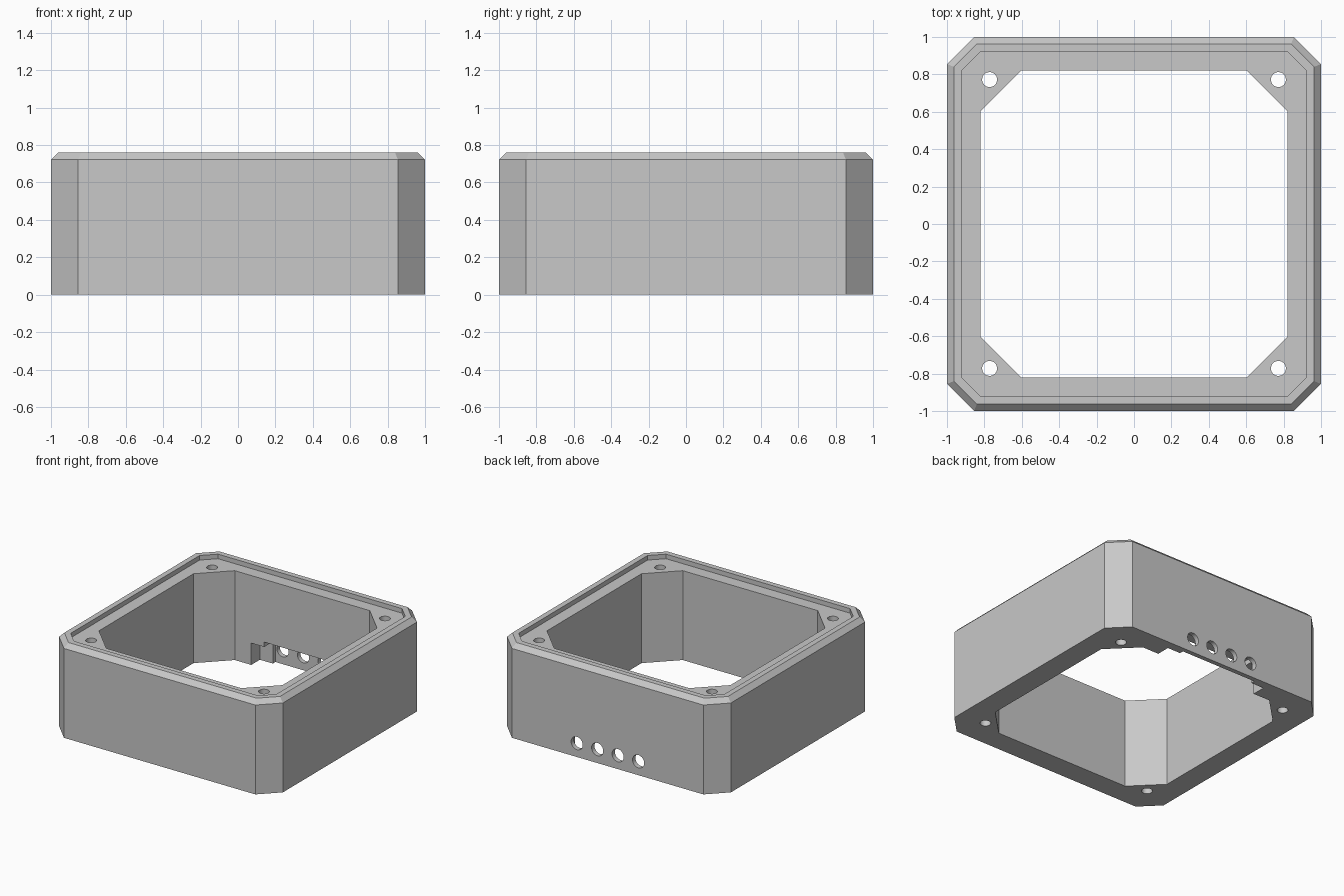
import bpy, bmesh, math
from mathutils import Matrix, Vector

cube = bpy.data.objects.get("Cube")
if cube:
    bpy.data.objects.remove(cube, do_unlink=True)

grey = bpy.data.materials.new("light_grey")
grey.use_nodes = True
grey.diffuse_color = (0.58, 0.58, 0.58, 1)
grey.node_tree.nodes["Principled BSDF"].inputs["Base Color"].default_value = grey.diffuse_color


def make_object(name, bm):
    bmesh.ops.recalc_face_normals(bm, faces=bm.faces)
    mesh = bpy.data.meshes.new(name)
    bm.to_mesh(mesh)
    bm.free()
    mesh.materials.append(grey)
    obj = bpy.data.objects.new(name, mesh)
    bpy.context.scene.collection.objects.link(obj)
    return obj


def octagon(bm, half, corner, z):
    """Ring of a square with clipped corners."""
    ring = []
    for k in range(4):
        turn = Matrix.Rotation(k * math.pi / 2, 3, 'Z')
        for x, y in ((half, -corner), (half, corner)):
            ring.append(bm.verts.new(turn @ Vector((x, y, z))))
    return ring


def cylinder(name, radius, depth, location, axis='Z'):
    bm = bmesh.new()
    bmesh.ops.create_cone(bm, cap_ends=True, segments=32, radius1=radius,
                          radius2=radius, depth=depth)
    if axis == 'Y':
        bmesh.ops.rotate(bm, verts=bm.verts, matrix=Matrix.Rotation(math.pi / 2, 3, 'X'))
    bmesh.ops.translate(bm, verts=bm.verts, vec=location)
    return make_object(name, bm)


def box(name, low, high):
    low, high = Vector(low), Vector(high)
    bm = bmesh.new()
    bmesh.ops.create_cube(bm, size=1)
    bmesh.ops.scale(bm, verts=bm.verts, vec=high - low)
    bmesh.ops.translate(bm, verts=bm.verts, vec=(low + high) / 2)
    return make_object(name, bm)


# Frame: half width, corner start and height of each ring around the section
section = [(1, 0.855, 0), (1, 0.855, 0.722), (0.963, 0.84, 0.759),
           (0.919, 0.822, 0.759), (0.919, 0.822, 0.722),
           (0.82, 0.603, 0.722), (0.82, 0.603, 0)]
bm = bmesh.new()
rings = [octagon(bm, *s) for s in section]
for a, b in zip(rings, rings[1:] + rings[:1]):
    for i in range(8):
        j = (i + 1) % 8
        bm.faces.new((a[i], a[j], b[j], b[i]))
frame = make_object("enclosure_frame", bm)

# Recess inside the back wall, with a deeper and taller middle
cutters = [box("recess_cutter", (-0.456, 0.7, -0.1), (0.456, 0.93, 0.176)),
           box("deep_recess_cutter", (-0.34, 0.7, -0.1), (0.34, 0.963, 0.215))]

# Screw holes through the corners
for sx in (-1, 1):
    for sy in (-1, 1):
        cutters.append(cylinder("screw_hole_cutter", 0.04, 2, (sx * 0.772, sy * 0.772, 0.4)))

# Row of ports through the back wall
for i in range(4):
    cutters.append(cylinder("port_cutter", 0.052, 0.2, ((i - 1.5) * 0.183, 1, 0.111), 'Y'))

bpy.ops.object.select_all(action='DESELECT')
bpy.context.view_layer.objects.active = frame
frame.select_set(True)
for cutter in cutters:
    cutter.hide_render = True
    mod = frame.modifiers.new("cut", 'BOOLEAN')
    mod.operation = 'DIFFERENCE'
    mod.solver = 'EXACT'
    mod.object = cutter
    bpy.ops.object.modifier_apply(modifier=mod.name)
    bpy.data.objects.remove(cutter, do_unlink=True)

bpy.ops.object.shade_smooth_by_angle(angle=math.radians(30))
